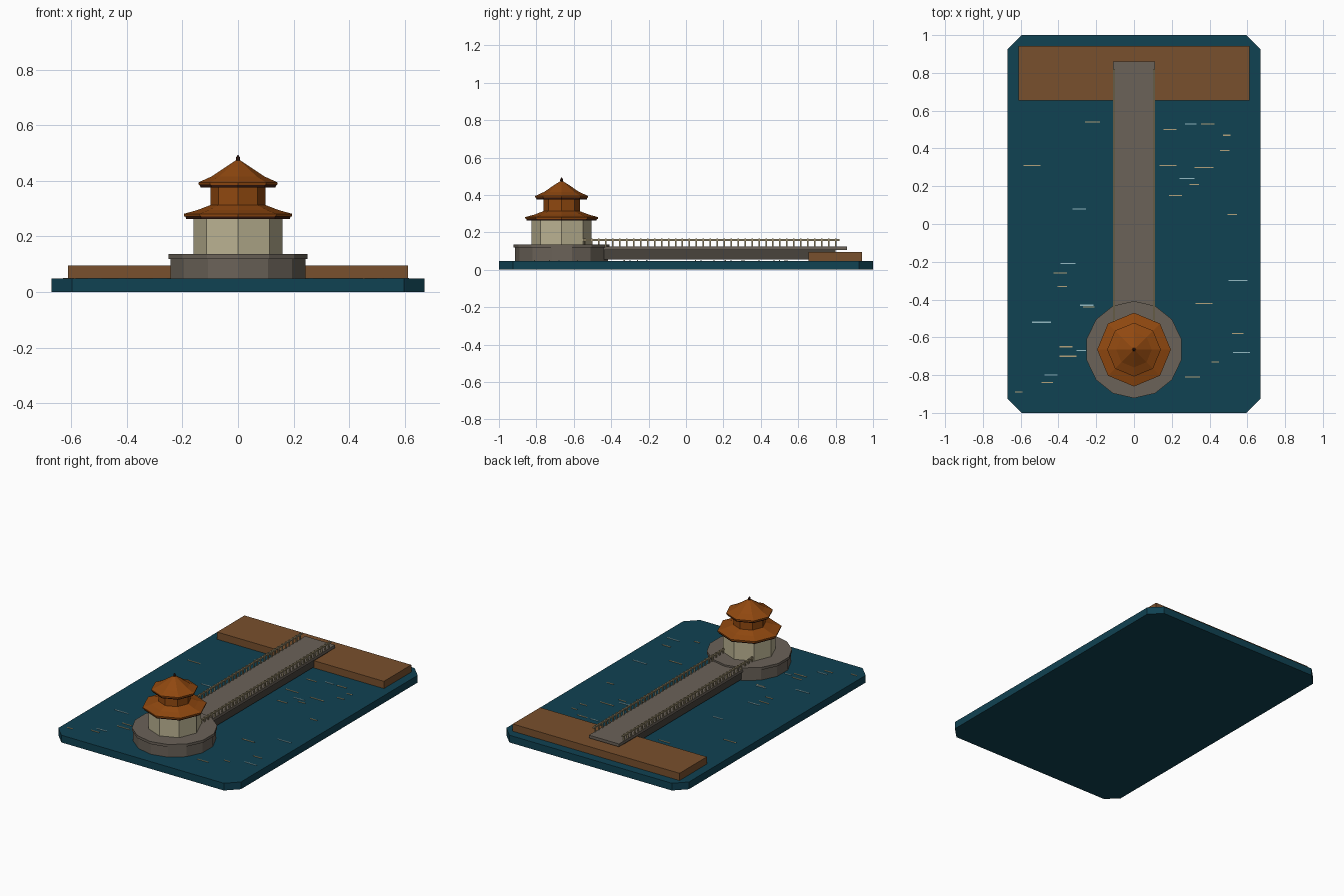
import bpy
import bmesh
from math import sin, cos, tau

cube = bpy.data.objects.get("Cube")
if cube:
    bpy.data.objects.remove(cube, do_unlink=True)


def material(name, r, g, b):
    mat = bpy.data.materials.new(name)
    mat.use_nodes = True
    mat.diffuse_color = (r, g, b, 1)
    bsdf = mat.node_tree.nodes["Principled BSDF"]
    bsdf.inputs["Base Color"].default_value = (r, g, b, 1)
    bsdf.inputs["Roughness"].default_value = 0.8
    return mat


WATER = material("deep water", 0.005, 0.054, 0.085)
EARTH = material("earth brown", 0.19, 0.08, 0.026)
STONE = material("grey stone", 0.145, 0.122, 0.098)
DARK_STONE = material("dark stone", 0.065, 0.057, 0.045)
PLASTER = material("cream plaster", 0.5, 0.45, 0.29)
ROOF = material("orange roof", 0.28, 0.065, 0.005)
TRIM = material("dark timber", 0.045, 0.012, 0.006)
RAIL = material("tan rail", 0.34, 0.28, 0.16)
GLINT = material("pale ripple", 0.45, 0.36, 0.2)
FOAM = material("blue ripple", 0.3, 0.5, 0.55)


def finish(name, bm, mat):
    bmesh.ops.recalc_face_normals(bm, faces=bm.faces[:])
    mesh = bpy.data.meshes.new(name)
    bm.to_mesh(mesh)
    bm.free()
    mesh.materials.append(mat)
    obj = bpy.data.objects.new(name, mesh)
    bpy.context.collection.objects.link(obj)
    return obj


def add_box(bm, x0, x1, y0, y1, z0, z1):
    for v in bmesh.ops.create_cube(bm, size=1)["verts"]:
        v.co.x = x1 if v.co.x > 0 else x0
        v.co.y = y1 if v.co.y > 0 else y0
        v.co.z = z1 if v.co.z > 0 else z0


def box(name, mat, *bounds):
    bm = bmesh.new()
    add_box(bm, *bounds)
    return finish(name, bm, mat)


CENTRE_Y = -0.665


def tier(name, mat, sides, profile):
    """Faceted solid built from (radius, height) rings, with a corner facing front."""
    bm = bmesh.new()
    rings = []
    for r, z in profile:
        rings.append([bm.verts.new((r * sin(tau * i / sides),
                                    CENTRE_Y - r * cos(tau * i / sides), z))
                      for i in range(sides)])
    for low, high in zip(rings, rings[1:]):
        for i in range(sides):
            j = (i + 1) % sides
            bm.faces.new((low[i], low[j], high[j], high[i]))
    bm.faces.new(rings[0])
    bm.faces.new(rings[-1])
    return finish(name, bm, mat)


# Lake slab with clipped corners
WATER_TOP = 0.048
bm = bmesh.new()
add_box(bm, -0.67, 0.67, -1, 1, 0, WATER_TOP)
upright = [e for e in bm.edges if abs(e.verts[0].co.z - e.verts[1].co.z) > 0.01]
bmesh.ops.bevel(bm, geom=upright, offset=0.074, segments=1, affect='EDGES')
finish("lake", bm, WATER)

# Shore and causeway
box("shore", EARTH, -0.612, 0.612, 0.655, 0.942, WATER_TOP, 0.096)
box("causeway_body", DARK_STONE, -0.1, 0.1, -0.5, 0.8, 0.055, 0.108)
box("causeway_deck", STONE, -0.11, 0.11, -0.5, 0.86, 0.106, 0.125)

# Railings on both sides of the causeway
POSTS = 37
for side, x in (("right", -0.106), ("left", 0.106)):
    bm = bmesh.new()
    add_box(bm, x - 0.005, x + 0.005, -0.56, 0.82, 0.154, 0.163)
    for i in range(POSTS):
        y = -0.54 + i * 1.34 / (POSTS - 1)
        add_box(bm, x - 0.004, x + 0.004, y - 0.004, y + 0.004, 0.124, 0.168)
    finish(side + "_railing", bm, RAIL)

# Round stone island
tier("island_wall", STONE, 14, [(0.249, WATER_TOP), (0.249, 0.12)])
tier("island_rim", STONE, 14, [(0.257, 0.119), (0.257, 0.136)])

# Lower storey and its flared roof
tier("lower_walls", PLASTER, 8, [(0.16, 0.135), (0.16, 0.264)])
tier("lower_eave", TRIM, 8, [(0.186, 0.262), (0.19, 0.274)])
tier("lower_roof", ROOF, 8, [(0.194, 0.272), (0.195, 0.281),
                             (0.145, 0.295), (0.098, 0.313)])

# Upper storey and pointed roof
tier("upper_walls", ROOF, 8, [(0.098, 0.305), (0.098, 0.38)])
tier("upper_eave", TRIM, 8, [(0.134, 0.376), (0.139, 0.387)])
tier("upper_roof", ROOF, 8, [(0.141, 0.385), (0.142, 0.394), (0.094, 0.416),
                             (0.045, 0.449), (0.01, 0.472)])
tier("finial", TRIM, 8, [(0.006, 0.468), (0.008, 0.476), (0.007, 0.484), (0.002, 0.492)])


# Ripples on the water: centre x, centre y, length
def ripples(name, mat, strokes):
    bm = bmesh.new()
    for x, y, length in strokes:
        add_box(bm, x - length / 2, x + length / 2, y - 0.003, y + 0.003,
                WATER_TOP - 0.001, WATER_TOP + 0.003)
    finish(name, bm, mat)


ripples("pale_ripples", GLINT, [
    (-.22, .54, .08), (.19, .5, .07), (.39, .53, .07), (.49, .47, .04),
    (.48, .39, .05), (.18, .31, .09), (.37, .3, .1), (.32, .21, .05),
    (.22, .15, .07), (.52, .05, .05), (-.54, .31, .09), (-.39, -.26, .07),
    (-.38, -.33, .05), (-.24, -.44, .06), (.37, -.42, .09), (.55, -.58, .06),
    (.43, -.73, .04), (.31, -.81, .08), (-.36, -.65, .07), (-.35, -.7, .09),
    (-.46, -.84, .06), (-.61, -.89, .04)])
ripples("blue_ripples", FOAM, [
    (.3, .53, .06), (.28, .24, .08), (-.29, .08, .07), (-.35, -.21, .08),
    (-.25, -.43, .07), (-.49, -.52, .1), (.55, -.3, .1), (.57, -.68, .09),
    (-.28, -.67, .05), (-.44, -.8, .07)])
